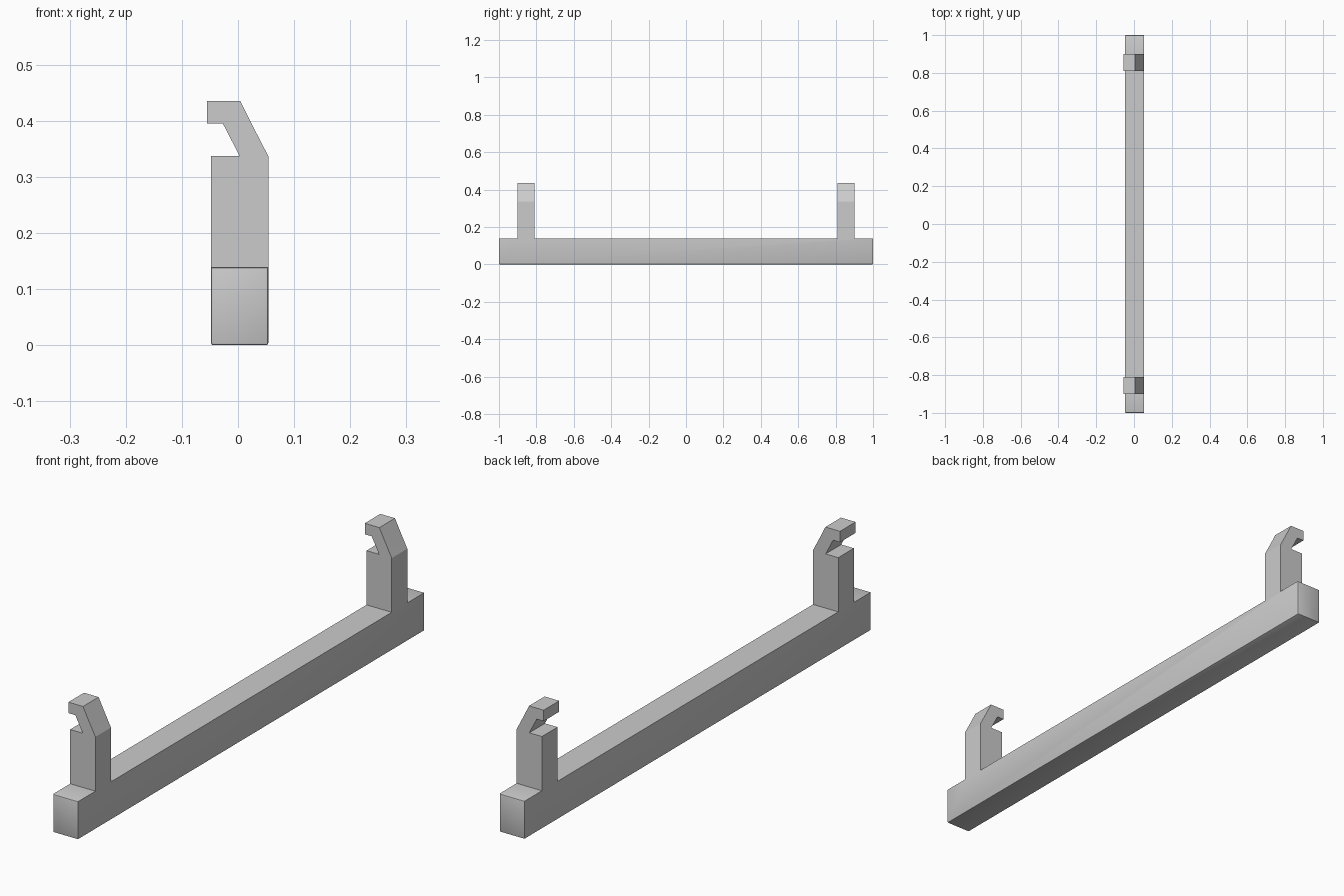
import bpy, bmesh
from mathutils import Vector, Matrix

if "Cube" in bpy.data.objects:
    bpy.data.objects.remove(bpy.data.objects["Cube"])

X0, X1 = -0.048, 0.054          # rail thickness
XM = 0.003                      # inner foot of the hook
RAIL_Z, POST_Z, LIP_Z, TOP_Z = 0.139, 0.337, 0.395, 0.435
Y_IN, Y_OUT = 0.81, 0.90        # post extents along the rail

bm = bmesh.new()


def cut(co, normal):
    geom = bm.verts[:] + bm.edges[:] + bm.faces[:]
    bmesh.ops.bisect_plane(bm, geom=geom, plane_co=co, plane_no=normal, dist=1e-6)


def pick(test):
    bm.normal_update()
    return [f for f in bm.faces if test(f.calc_center_median(), f.normal)]


def extrude(faces, offset):
    new = bmesh.ops.extrude_discrete_faces(bm, faces=faces)["faces"]
    verts = list({v for f in new for v in f.verts})
    bmesh.ops.translate(bm, verts=verts, vec=offset)
    return new


# Rail
bmesh.ops.create_cube(bm, size=1, matrix=Matrix.Translation(((X0 + X1) / 2, 0, RAIL_Z / 2))
                      @ Matrix.Diagonal((X1 - X0, 2, RAIL_Z, 1)))

# Posts
for y in (-Y_OUT, -Y_IN, Y_IN, Y_OUT):
    cut((0, y, 0), (0, 1, 0))
extrude(pick(lambda c, n: n.z > 0.9 and Y_IN < abs(c.y) < Y_OUT), (0, 0, POST_Z - RAIL_Z))

# Slanted hook arms
cut((XM, 0, 0), (1, 0, 0))
arms = extrude(pick(lambda c, n: n.z > 0.9 and c.z > POST_Z - 0.01 and c.x > XM),
               (-0.030, 0, LIP_Z - POST_Z))
heads = extrude(arms, (0, 0, TOP_Z - LIP_Z))
for v in {v for f in heads for v in f.verts}:
    v.co.x = 0.004 if v.co.x > 0 else -0.027

# Hook lips
extrude(pick(lambda c, n: n.x < -0.9 and c.z > LIP_Z), (-0.028, 0, 0))

# Merge flat faces, then soften the rail ends
bmesh.ops.dissolve_limit(bm, angle_limit=0.01, verts=bm.verts[:], edges=bm.edges[:])
ends = [e for e in bm.edges if all(abs(v.co.y) > 0.999 for v in e.verts)]
bmesh.ops.bevel(bm, geom=ends, offset=0.004, segments=2, profile=0.5, affect='EDGES')
bmesh.ops.recalc_face_normals(bm, faces=bm.faces[:])

mesh = bpy.data.meshes.new("hooked_rail")
bm.to_mesh(mesh)
bm.free()
rail = bpy.data.objects.new("hooked_rail", mesh)
bpy.context.collection.objects.link(rail)
bpy.context.view_layer.objects.active = rail
rail.select_set(True)
bpy.ops.object.shade_smooth_by_angle(angle=0.45)
